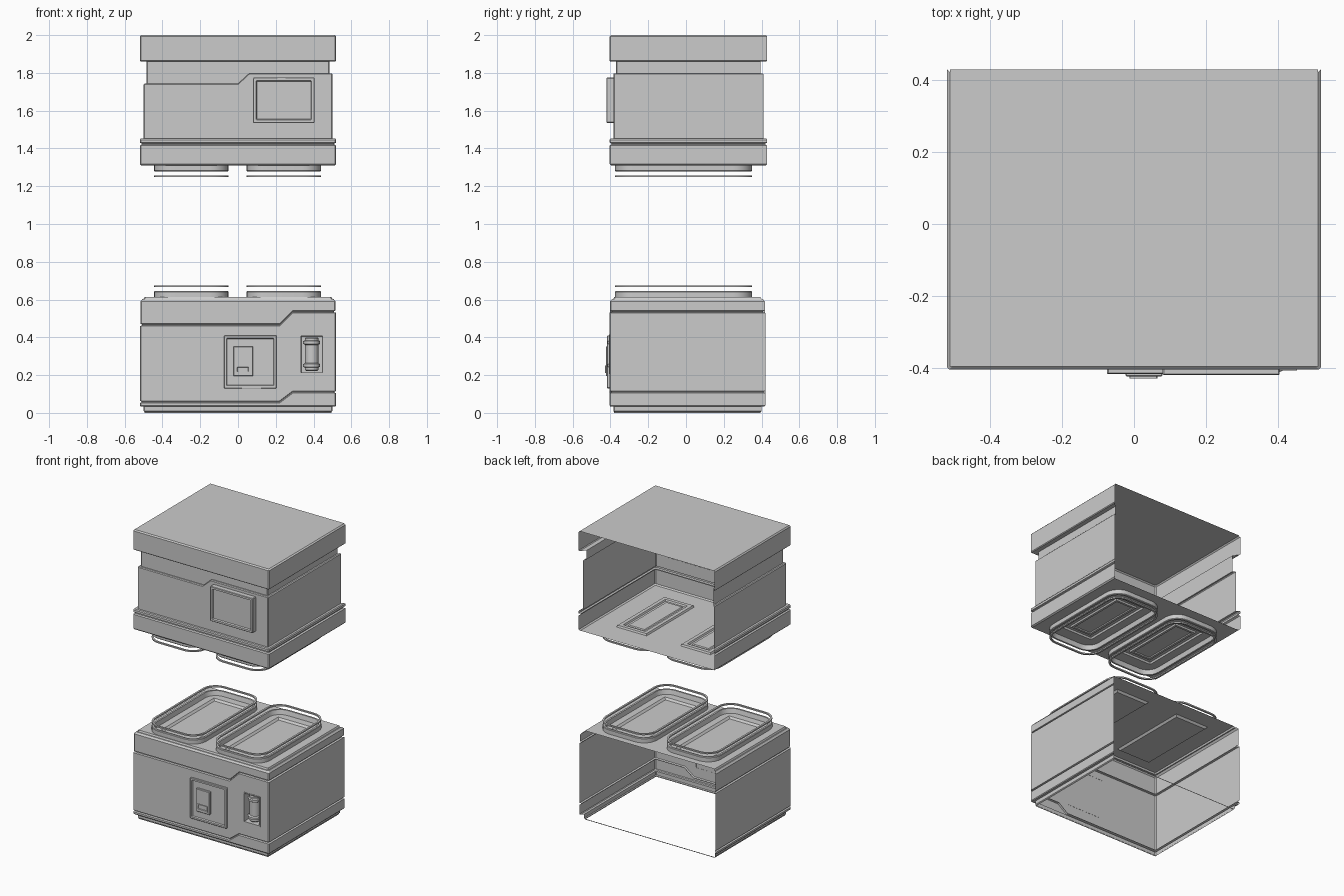
import bpy, bmesh, math

if "Cube" in bpy.data.objects:
    bpy.data.objects.remove(bpy.data.objects["Cube"])

CY = -0.0125           # centre of the pads in y
PADS = (-0.2475, 0.2425)


def finish(name, verts, faces):
    me = bpy.data.meshes.new(name)
    me.from_pydata(verts, [], faces)
    bm = bmesh.new()
    bm.from_mesh(me)
    bmesh.ops.recalc_face_normals(bm, faces=bm.faces)
    bm.to_mesh(me)
    bm.free()
    ob = bpy.data.objects.new(name, me)
    bpy.context.collection.objects.link(ob)
    bpy.context.view_layer.objects.active = ob
    ob.select_set(True)
    bpy.ops.object.shade_smooth_by_angle(angle=math.radians(30))
    ob.select_set(False)
    return ob


def shell(name, profile, front, back, step, skip=None):
    """U-shaped wall (left, front, right). profile rows: offset, z, share of the step."""
    X, F, c = 0.52, -0.405, 0.006
    path = [(-X, back, -1, 1, 0), (-X, F + c, -1, -1, 0), (-X + c, F, -1, -1, 0)]
    path += [(x, F, 0, -1, s) for x, s in front]
    path += [(X - c, F, 1, -1, 1), (X, F + c, 1, -1, 1), (X, back, 1, 1, 1)]
    n = len(path)
    verts = [(x + nx * o, y + ny * o, z + w * s * step)
             for o, z, w in profile for x, y, nx, ny, s in path]
    faces = [(j * n + i, j * n + i + 1, (j + 1) * n + i + 1, (j + 1) * n + i)
             for j in range(len(profile) - 1) for i in range(n - 1) if (j, i) != skip]
    return finish(name, verts, faces)


def plate(name, z, o, back, hw, hh):
    """Horizontal sheet with a rectangular hole under each pad."""
    xs = [-0.52 + o] + [p + s * hw for p in PADS for s in (-1, 1)] + [0.52 - o]
    ys = [-0.405 + o, CY - hh, CY + hh, back - o]
    verts = [(x, y, z) for y in ys for x in xs]
    faces = [(j * 6 + i, j * 6 + i + 1, j * 6 + i + 7, j * 6 + i + 6)
             for j in range(3) for i in range(5) if not (j == 1 and i in (1, 3))]
    return finish(name, verts, faces)


def loft(name, cx, cy, rings, axis='z', cap=True, closed=False, seg=0):
    """Join rounded rectangles given as half width, half height, radius, depth."""
    verts, faces = [], []
    for hw, hh, r, d in rings:
        for q, (sx, sy) in enumerate(((1, 1), (-1, 1), (-1, -1), (1, -1))):
            for k in range(seg + 1):
                a = math.pi / 2 * (q + (k / seg if seg else 0.5))
                x = cx + sx * (hw - r) + r * math.cos(a)
                y = cy + sy * (hh - r) + r * math.sin(a)
                verts.append((x, y, d) if axis == 'z' else (x, d, y))
    n, m = 4 * (seg + 1), len(rings)
    for j in range(m if closed else m - 1):
        k = (j + 1) % m
        faces += [(j * n + i, j * n + (i + 1) % n, k * n + (i + 1) % n, k * n + i)
                  for i in range(n)]
    if cap and not closed:
        faces.append(tuple(range((m - 1) * n, m * n)))
    return finish(name, verts, faces)


# upper housing: rim, groove, stepped body band, neck and lid
shell("upper_housing", [
    (-.008, 1.31, 0), (0, 1.318, 0), (0, 1.415, 0), (-.01, 1.42, 0), (-.01, 1.427, 0),
    (0, 1.431, 0), (0, 1.446, 0), (-.005, 1.452, 0), (-.02, 1.452, 0),
    (-.02, 1.738, 1), (-.025, 1.743, 1), (-.035, 1.743, 1), (-.035, 1.86, 0),
    (-.005, 1.86, 0), (0, 1.865, 0), (0, 1.992, 0), (-.008, 2.0, 0)],
    [(0, 0), (.06, 1)], .43, .055)
finish("lid_top", [(-.512, -.397, 2), (.512, -.397, 2), (.512, .43, 2), (-.512, .43, 2)],
       [(0, 1, 2, 3)])
plate("upper_floor", 1.31, .008, .43, .115, .26)

# lower housing: plinth, stepped groove lines, handle opening
shell("lower_housing", [
    (-.025, .005, 0), (-.02, .01, 0), (-.02, .035, 0), (-.004, .035, 0), (0, .04, 0),
    (0, .052, .75), (-.01, .056, .75), (-.01, .06, .75), (0, .064, .75),
    (0, .21, 0), (0, .41, 0), (0, .46, 1), (-.012, .463, 1), (-.012, .468, 1),
    (-.003, .472, 1), (-.003, .59, 0), (-.013, .602, 0), (-.02, .602, 0), (-.025, .613, 0)],
    [(.22, 0), (.29, 1), (.33, 1), (.45, 1)], .42, .07, skip=(9, 5))
loft("plinth_foot", 0, .0075, [(.495, .3875, 0, .005), (.495, .3875, 0, 0)], cap=False)
plate("lower_top", .613, .025, .42, .13, .29)

for side, px in zip(("left", "right"), PADS):
    for level, base, d in (("lower", .613, 1), ("upper", 1.31, -1)):
        # raised rim around each pad and the thin rail beyond it
        loft(f"{level}_{side}_rim", px, CY, [
            (.1975, .3625, .1, base), (.1975, .3625, .1, base + .028 * d),
            (.194, .359, .097, base + .032 * d), (.182, .347, .085, base + .032 * d),
            (.175, .34, .08, base + .001 * d)], cap=False, seg=6)
        loft(f"{level}_{side}_rail", px, CY, [
            (.1975, .3625, .1, base + .053 * d), (.1975, .3625, .1, base + .062 * d),
            (.185, .35, .088, base + .062 * d), (.185, .35, .088, base + .053 * d)],
            closed=True, seg=6)
    # shallow pan below and framed recess above
    loft(f"lower_{side}_pan", px, CY, [(.13, .29, 0, .613), (.118, .278, 0, .60)])
    loft(f"upper_{side}_recess", px, CY, [
        (.115, .26, 0, 1.31), (.11, .255, 0, 1.322), (.085, .23, 0, 1.322),
        (.08, .225, 0, 1.312), (.065, .21, 0, 1.312), (.06, .205, 0, 1.318)])

# screen on the upper front
loft("screen", .2425, 1.655, [
    (.163, .12, .004, -.384), (.163, .12, .004, -.417), (.16, .117, .004, -.42),
    (.147, .104, .003, -.42), (.143, .1, .003, -.41)], 'y', seg=1)

# control panel on the lower front
loft("control_panel", .065, .27, [
    (.14, .14, .004, -.404), (.14, .14, .004, -.415), (.137, .137, .004, -.418),
    (.126, .126, .003, -.418), (.122, .122, .003, -.409)], 'y', seg=1)
loft("control_plate", .028, .273, [
    (.051, .079, .002, -.408), (.051, .079, .002, -.421), (.048, .076, .002, -.424)],
    'y', seg=1)
loft("control_button", .026, .23, [
    (.039, .02, .002, -.423), (.039, .02, .002, -.43), (.03, .012, .002, -.43),
    (.028, .01, .002, -.426)], 'y', seg=1)

# handle recess and frame
loft("handle_recess", .39, .31, [
    (.064, .104, 0, -.404), (.064, .104, 0, -.408), (.057, .097, 0, -.408),
    (.055, .095, 0, -.335)], 'y')

# turned vertical grip
grip = [(0, .222), (.03, .222), (.036, .228), (.036, .24), (.045, .244), (.045, .258),
        (.035, .264), (.035, .36), (.045, .366), (.045, .38), (.036, .384), (.036, .394),
        (.03, .4), (0, .4)]
N = 20
gv = [(.39 + r * math.cos(2 * math.pi * i / N), -.37 + r * math.sin(2 * math.pi * i / N), z)
      for r, z in grip[1:-1] for i in range(N)]
M = len(grip) - 2
gf = [(j * N + i, j * N + (i + 1) % N, (j + 1) * N + (i + 1) % N, (j + 1) * N + i)
      for j in range(M - 1) for i in range(N)]
gf += [tuple(range(N)), tuple(range((M - 1) * N, M * N))]
finish("handle_grip", gv, gf)
